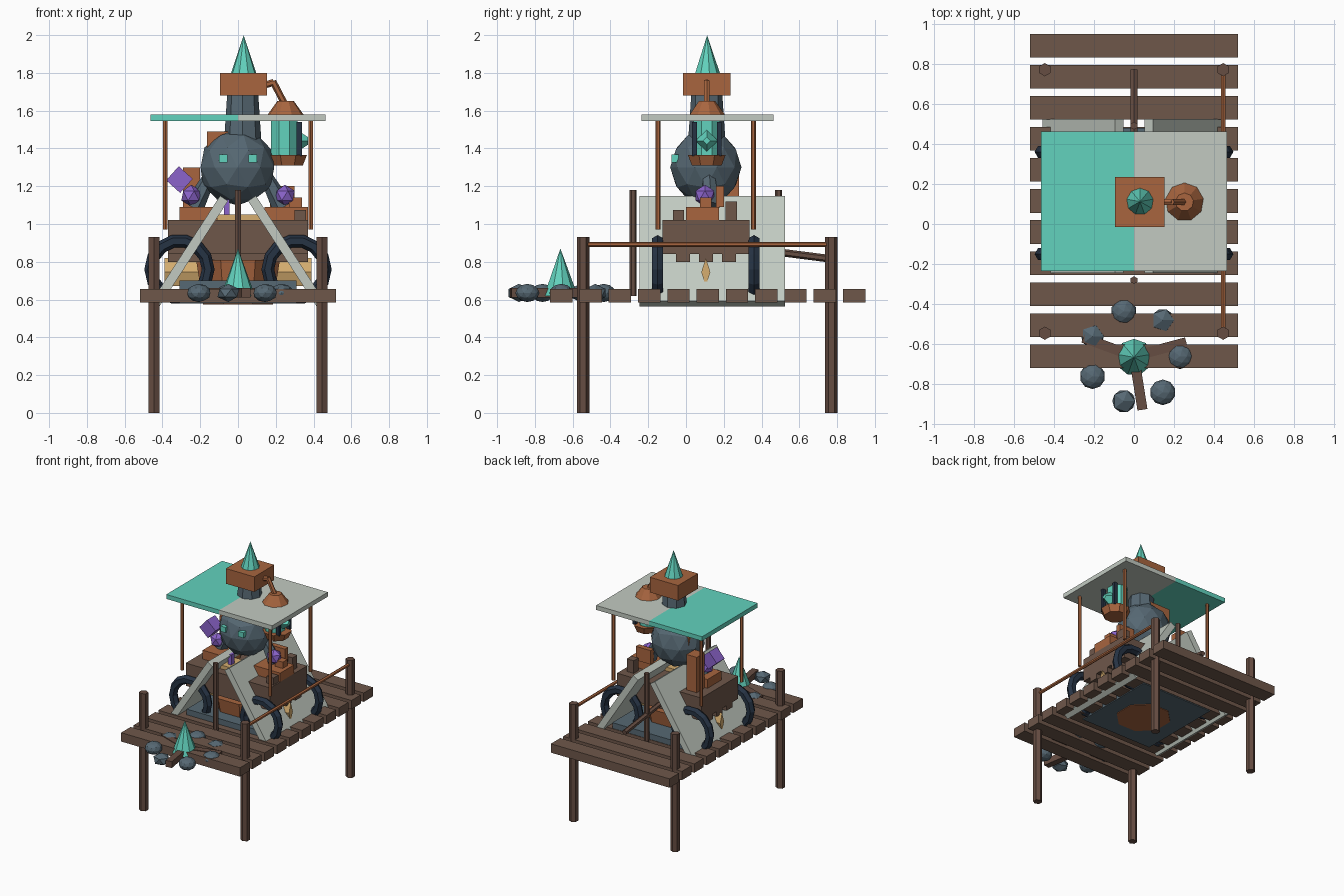
import bpy, bmesh, math
from mathutils import Vector

if "Cube" in bpy.data.objects:
    bpy.data.objects.remove(bpy.data.objects["Cube"])


def mat(name, hexcol):
    m = bpy.data.materials.new(name)
    srgb = [int(hexcol[i:i + 2], 16) / 255 for i in (0, 2, 4)]
    lin = [c / 12.92 if c <= 0.04045 else ((c + 0.055) / 1.055) ** 2.4 for c in srgb]
    m.diffuse_color = (*lin, 1)
    m.use_nodes = True
    m.node_tree.nodes["Principled BSDF"].inputs["Base Color"].default_value = m.diffuse_color
    return m


WOOD = mat("plank_brown", "6e574a")
DARKWOOD = mat("post_brown", "66503f".replace("503f", "4d42"))
COPPER = mat("copper", "a8653f")
PALE = mat("pale_canvas", "c2cac1")
TEAL = mat("teal", "62d2bd")
SLATE = mat("slate", "566873")
NAVY = mat("navy", "263344")
PURPLE = mat("purple", "8b63cb")
TAN = mat("tan", "d6ae70")


def finish(ob, name, m):
    ob.name = name
    ob.data.materials.append(m)
    return ob


def box(name, m, x, y, z, rot=(0, 0, 0)):
    """Box from (min, max) ranges, turned about its centre."""
    c = [(r[0] + r[1]) / 2 for r in (x, y, z)]
    bpy.ops.mesh.primitive_cube_add(size=1, location=c, rotation=rot)
    ob = bpy.context.object
    ob.scale = [r[1] - r[0] for r in (x, y, z)]
    return finish(ob, name, m)


def cone(name, m, x, y, z0, z1, r0, r1, n=8, turn=0):
    bpy.ops.mesh.primitive_cone_add(vertices=n, radius1=r0, radius2=r1, depth=z1 - z0,
                                    location=(x, y, (z0 + z1) / 2), rotation=(0, 0, turn))
    return finish(bpy.context.object, name, m)


def rod(name, m, a, b, r, n=6, r2=None):
    a, b = Vector(a), Vector(b)
    d = b - a
    bpy.ops.mesh.primitive_cone_add(vertices=n, radius1=r, radius2=r if r2 is None else r2,
                                    depth=d.length, location=(a + b) / 2)
    ob = bpy.context.object
    ob.rotation_euler = d.to_track_quat('Z', 'Y').to_euler()
    return finish(ob, name, m)


def ball(name, m, loc, r, scale=(1, 1, 1), sub=1):
    bpy.ops.mesh.primitive_ico_sphere_add(subdivisions=sub, radius=r, location=loc)
    ob = bpy.context.object
    ob.scale = scale
    return finish(ob, name, m)


# Deck planks, posts and side rail
for i in range(11):
    y = -0.66 + 0.155 * i
    box("deck_plank", WOOD, (-0.52, 0.52), (y - 0.059, y + 0.059), (0.585, 0.655))
for x in (-0.445, 0.445):
    for y in (-0.545, 0.77):
        cone("deck_post", DARKWOOD, x, y, 0, 0.93, 0.033, 0.033, 6)
rod("side_rail", COPPER, (0.445, -0.545, 0.892), (0.445, 0.77, 0.892), 0.013)

# Tent: two leaning panels with a pole at each end
for s in (-1, 1):
    box("tent_panel", PALE, (s * 0.255 - 0.3325, s * 0.255 + 0.3325), (-0.245, 0.525),
        (0.832, 0.882), (0, s * math.radians(57), 0))
for y in (-0.28, 0.49):
    cone("tent_pole", DARKWOOD, 0, y, 0.62, 1.18, 0.019, 0.019, 6)

# Hearth slab and copper furnace under the wagon
box("hearth_slab", SLATE, (-0.31, 0.31), (-0.2, 0.48), (0.578, 0.70))
cone("furnace", COPPER, 0, 0.105, 0.574, 0.81, 0.2, 0.24, 8, math.pi / 8)
rod("tan_wedge", TAN, (-0.39, 0.105, 0.745), (0.39, 0.105, 0.745), 0.04, 4).scale = (0.6, 1.85, 1)

# Wagon body, floor slats and tongue
box("wagon_body", WOOD, (-0.37, 0.37), (-0.125, 0.335), (0.84, 1.02))
for y in (-0.015, 0.107, 0.228):
    box("floor_slat", WOOD, (-0.37, 0.37), (y - 0.037, y + 0.037), (0.80, 0.84))
rod("wagon_tongue", DARKWOOD, (0, 0.3, 0.875), (0, 0.77, 0.815), 0.02)

# Wheels
for x in (-0.31, 0.31):
    for y in (-0.15, 0.36):
        bpy.ops.mesh.primitive_torus_add(major_segments=14, minor_segments=6, major_radius=0.152,
                                         minor_radius=0.034, location=(x, y, 0.76),
                                         rotation=(math.pi / 2, 0, 0))
        finish(bpy.context.object, "wheel", NAVY)

# Canopy: half teal, half pale, on four copper poles
box("canopy_left", TEAL, (-0.464, 0), (-0.235, 0.462), (1.545, 1.58))
box("canopy_right", PALE, (0, 0.464), (-0.235, 0.462), (1.545, 1.58))
for x in (-0.385, 0.385):
    for y in (-0.148, 0.357):
        cone("canopy_pole", COPPER, x, y, 0.97, 1.55, 0.013, 0.013, 6)

# Cargo on the wagon
box("left_crate", COPPER, (-0.31, -0.1), (0.0, 0.175), (1.02, 1.09))
box("right_crate", COPPER, (0.14, 0.37), (0.0, 0.175), (1.02, 1.09))
box("right_crate_top", COPPER, (0.27, 0.34), (0.075, 0.135), (1.09, 1.14))
box("tall_crate", COPPER, (-0.29, -0.2), (0.18, 0.28), (1.02, 1.30))
box("short_crate", COPPER, (0.17, 0.3), (0.16, 0.2), (1.09, 1.2))
box("small_block", WOOD, (0.27, 0.33), (0.21, 0.27), (1.02, 1.12))
box("low_block", WOOD, (0.3, 0.36), (-0.07, -0.01), (1.02, 1.075))
box("tan_tray", TAN, (-0.11, 0.13), (-0.06, 0.1), (1.02, 1.05))
box("purple_block", PURPLE, (-0.36, -0.26), (0.06, 0.16), (1.185, 1.285), (0, math.radians(42), 0))
box("purple_strip", PURPLE, (-0.075, -0.045), (-0.02, 0.02), (1.04, 1.13))

# Round figure: body, eyes, arms and purple fists
ball("round_body", SLATE, (-0.003, 0.105, 1.30), 0.205, (1, 0.92, 0.98), 2)
for s in (-1, 1):
    box("eye", TEAL, (s * 0.078 - 0.022, s * 0.078 + 0.022), (-0.077, -0.04), (1.325, 1.367))
    rod("arm", SLATE, (s * 0.15, 0.12, 1.25), (s * 0.235, 0.13, 1.09), 0.035, 6, 0.055)
    ball("fist", PURPLE, (s * 0.248, 0.1, 1.15), 0.058)
box("back_pack", COPPER, (-0.165, 0.03), (0.07, 0.2), (1.3, 1.49))

# Neck, hat box and teal spike
cone("neck", SLATE, 0.025, 0.11, 1.42, 1.69, 0.1, 0.082, 8)
box("hat_box", COPPER, (-0.095, 0.153), (-0.015, 0.235), (1.68, 1.80))
cone("hat_spike", TEAL, 0.03, 0.112, 1.80, 2.0, 0.067, 0, 9)

# Hanging lantern with its arm
rod("lantern_arm", COPPER, (0.14, 0.11, 1.735), (0.19, 0.11, 1.75), 0.018)
rod("lantern_drop", COPPER, (0.185, 0.11, 1.755), (0.25, 0.11, 1.63), 0.018)
cone("lantern_cap", COPPER, 0.252, 0.11, 1.57, 1.65, 0.103, 0.045, 9)
cone("lantern_glass", TEAL, 0.245, 0.11, 1.35, 1.575, 0.075, 0.075, 8, math.pi / 8)
cone("lantern_base", COPPER, 0.265, 0.11, 1.31, 1.365, 0.085, 0.108, 8, math.pi / 8)
for y in (0.045, 0.175):
    box("lantern_frame", NAVY, (0.31, 0.338), (y - 0.012, y + 0.012), (1.36, 1.54))
rod("lantern_gem", TEAL, (0.31, 0.11, 1.44), (0.37, 0.11, 1.44), 0.06, 4, 0.02)

# Campfire: teal flame, ring of stones and logs
cone("flame", TEAL, 0, -0.665, 0.62, 0.87, 0.092, 0, 9)
for i in range(7):
    a = math.tau * i / 7
    ball("fire_stone", SLATE, (0.23 * math.cos(a), -0.66 + 0.23 * math.sin(a), 0.635), 0.064,
         (1, 1, 0.75), 1 if i % 2 else 2)
for deg in (-81, 15, 160):
    d = Vector((math.cos(math.radians(deg)), math.sin(math.radians(deg)), 0))
    c = Vector((0, -0.66, 0.635)) + d * 0.14
    box("fire_log", DARKWOOD, (c.x - 0.13, c.x + 0.13), (c.y - 0.025, c.y + 0.025),
        (0.61, 0.66), (0, 0, math.radians(deg)))
